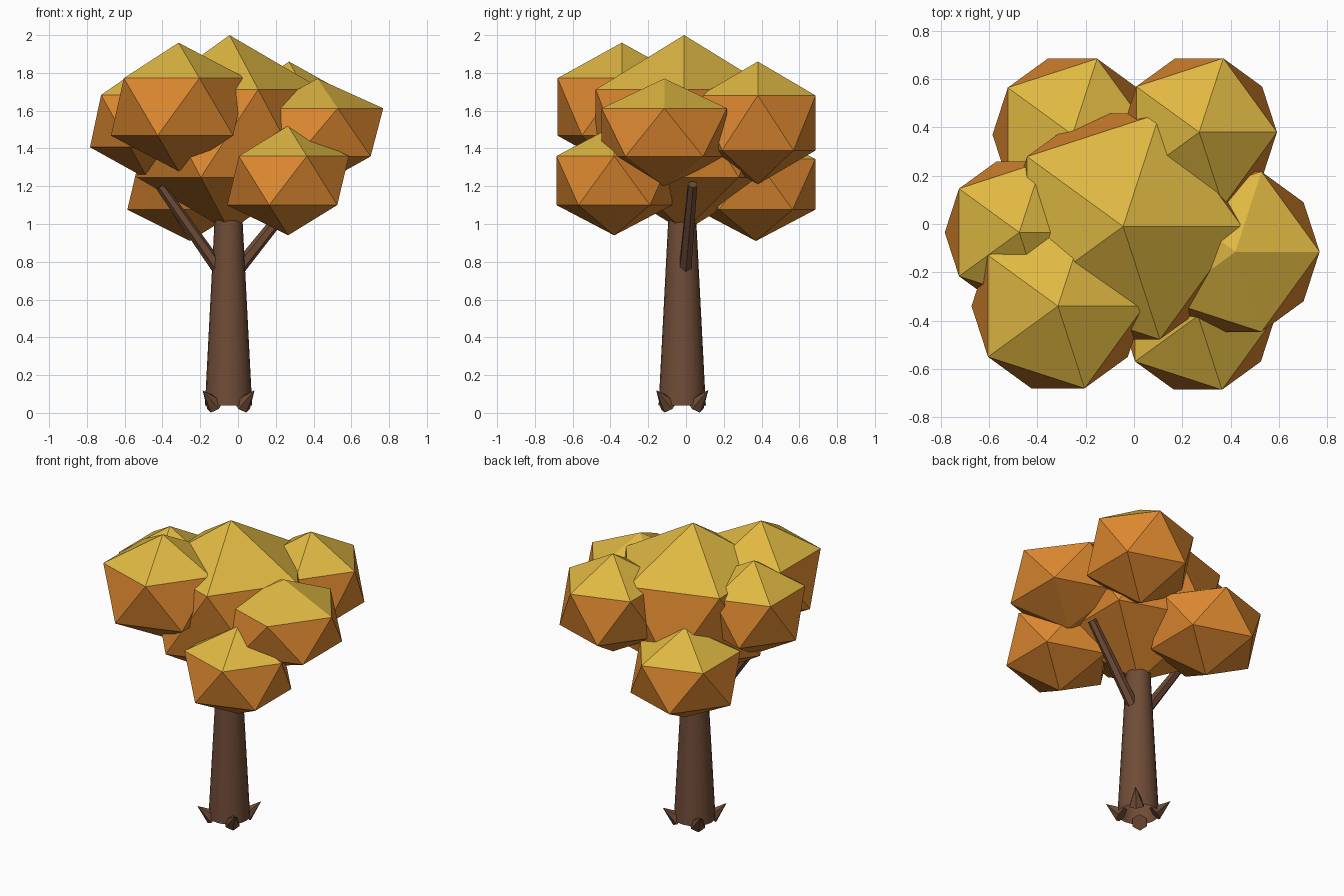
import bpy
import bmesh
from math import cos, sin, pi, radians
from mathutils import Matrix, Vector

cube = bpy.data.objects.get("Cube")
if cube:
    bpy.data.objects.remove(cube, do_unlink=True)


def make_material(name, rgb):
    mat = bpy.data.materials.new(name)
    mat.use_nodes = True
    color = (*rgb, 1.0)
    mat.diffuse_color = color
    node = mat.node_tree.nodes["Principled BSDF"]
    node.inputs["Base Color"].default_value = color
    node.inputs["Roughness"].default_value = 0.9
    return mat


BARK = make_material("bark_brown", (0.16, 0.072, 0.038))
ORANGE = make_material("leaf_orange", (0.73, 0.25, 0.03))
YELLOW = make_material("leaf_yellow", (0.74, 0.48, 0.055))


def finish(name, bm, materials, smooth=False):
    mesh = bpy.data.meshes.new(name)
    bm.to_mesh(mesh)
    bm.free()
    for mat in materials:
        mesh.materials.append(mat)
    obj = bpy.data.objects.new(name, mesh)
    bpy.context.collection.objects.link(obj)
    if smooth:
        bpy.ops.object.select_all(action="DESELECT")
        obj.select_set(True)
        bpy.context.view_layer.objects.active = obj
        bpy.ops.object.shade_smooth_by_angle(angle=radians(40))
    return obj


def taper(name, start, end, r1, r2, sides, caps=True, smooth=False):
    """Tapered cylinder or cone running from start to end."""
    start, end = Vector(start), Vector(end)
    axis = end - start
    turn = axis.to_track_quat("Z", "Y").to_matrix().to_4x4()
    bm = bmesh.new()
    bmesh.ops.create_cone(bm, cap_ends=caps, segments=sides, radius1=r1,
                          radius2=r2, depth=axis.length,
                          matrix=Matrix.Translation((start + end) / 2) @ turn)
    return finish(name, bm, [BARK], smooth)


def leaf_clump(name, center, radius, half_height):
    """Squashed icosahedron, with its cap of upward faces in yellow."""
    bm = bmesh.new()
    bmesh.ops.create_icosphere(bm, subdivisions=1, radius=1.0)
    for face in bm.faces:
        face.material_index = 1 if face.normal.z > 0.5 else 0
    bmesh.ops.scale(bm, vec=(radius, radius, half_height), verts=bm.verts)
    bmesh.ops.translate(bm, vec=center, verts=bm.verts)
    return finish(name, bm, [ORANGE, YELLOW])


# Trunk, open at the foot
TX, TY = -0.05, -0.02
taper("trunk", (TX, TY, 0.04), (TX, TY, 1.1), 0.125, 0.07, 20,
      caps=False, smooth=True)

# Side branches
taper("left_branch", (0.0, -0.005, 0.76), (0.36, 0.035, 1.21), 0.036, 0.027, 6)
taper("right_branch", (-0.1, -0.035, 0.76), (-0.41, -0.07, 1.2), 0.036, 0.027, 6)

# Root spurs on the diagonals
for i in range(4):
    a = pi / 4 + i * pi / 2
    dx, dy = cos(a), sin(a)
    taper(f"root_{i + 1}", (TX + 0.1 * dx, TY + 0.1 * dy, 0.04),
          (TX + 0.195 * dx, TY + 0.195 * dy, 0.12), 0.05, 0.0, 6)

# Foliage: center, radius, half height
CLUMPS = {
    "crown_center": ((-0.045, -0.01, 1.48), 0.55, 0.52),
    "crown_front_right": ((-0.315, -0.34, 1.62), 0.40, 0.34),
    "crown_back_left": ((0.27, 0.38, 1.535), 0.36, 0.325),
    "crown_left": ((0.42, -0.115, 1.485), 0.39, 0.285),
    "crown_right": ((-0.475, -0.035, 1.545), 0.345, 0.31),
    "crown_low_front_left": ((0.265, -0.38, 1.23), 0.36, 0.29),
    "crown_low_back_right": ((-0.255, 0.37, 1.21), 0.37, 0.30),
}
for clump, (center, radius, half_height) in CLUMPS.items():
    leaf_clump(clump, center, radius, half_height)
